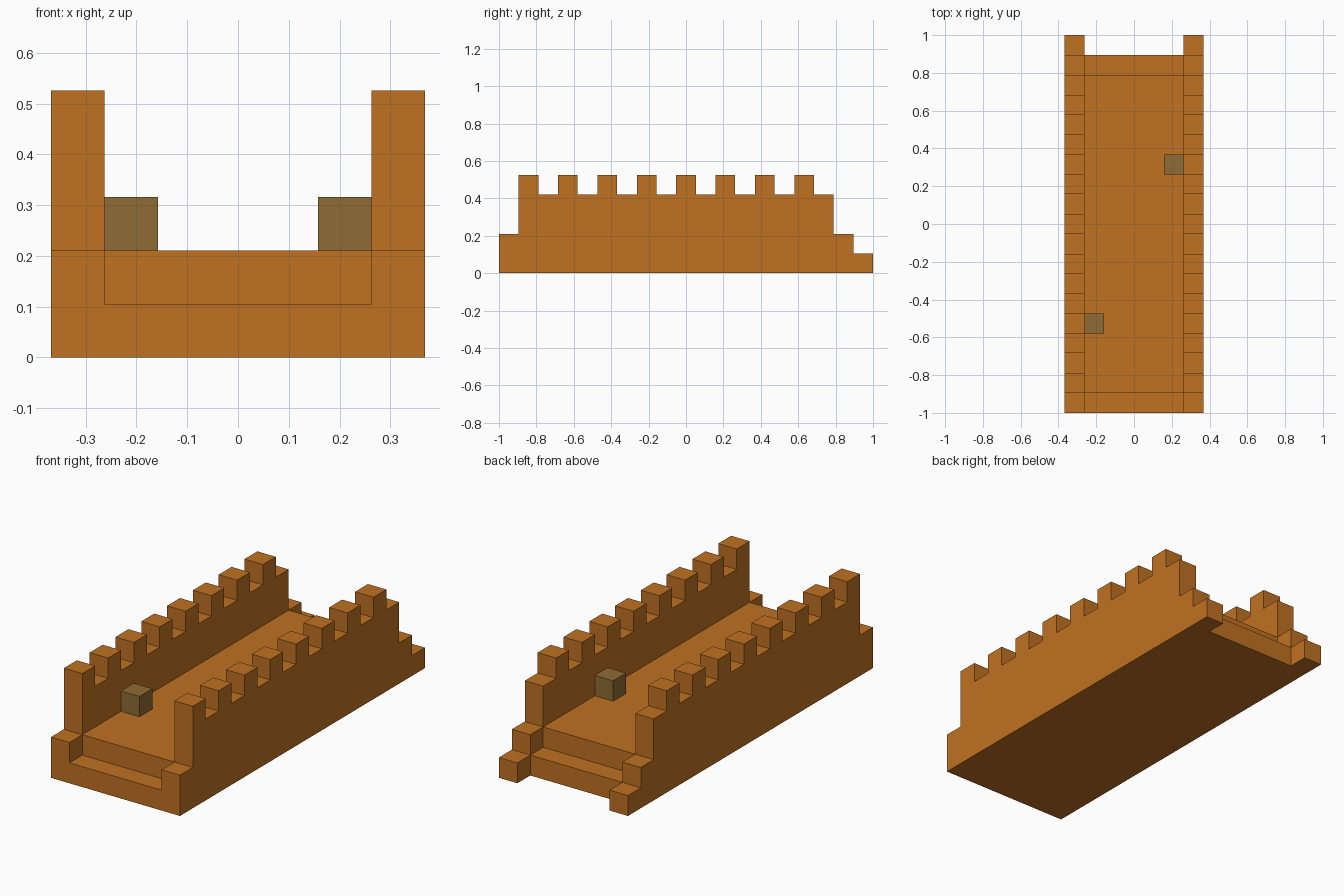
import bpy
import bmesh

cube = bpy.data.objects.get("Cube")
if cube:
    bpy.data.objects.remove(cube, do_unlink=True)

U = 2 / 19          # one block
HALF_LENGTH = 9.5   # in blocks
HALF_WIDTH = 3.5


def make_material(name, color):
    mat = bpy.data.materials.new(name)
    mat.use_nodes = True
    mat.diffuse_color = color
    mat.node_tree.nodes["Principled BSDF"].inputs["Base Color"].default_value = color
    return mat


def stepped_slab(name, heights, x0, x1, mat, start=0):
    """Extrude a stepped side outline, one height per block of length, across x."""
    outline = [(start, 0)]
    for i, h in enumerate(heights, start):
        if outline[-1] != (i, h):
            if len(outline) > 2 and outline[-1][1] == h:
                outline.pop()
            else:
                outline.append((i, h))
        outline.append((i + 1, h))
    # Merge runs of equal height into single edges
    outline = [p for k, p in enumerate(outline)
               if not (0 < k < len(outline) - 1
                       and outline[k - 1][1] == p[1] == outline[k + 1][1])]
    outline.append((start + len(heights), 0))

    bm = bmesh.new()
    verts = [bm.verts.new((x0 * U, (y - HALF_LENGTH) * U, z * U)) for y, z in outline]
    side = bm.faces.new(verts)
    result = bmesh.ops.extrude_face_region(bm, geom=[side])
    moved = [g for g in result["geom"] if isinstance(g, bmesh.types.BMVert)]
    bmesh.ops.translate(bm, verts=moved, vec=((x1 - x0) * U, 0, 0))
    bmesh.ops.recalc_face_normals(bm, faces=bm.faces)
    mesh = bpy.data.meshes.new(name)
    bm.to_mesh(mesh)
    bm.free()
    mesh.materials.append(mat)
    obj = bpy.data.objects.new(name, mesh)
    bpy.context.collection.objects.link(obj)
    return obj


def block(name, x, y, z, mat):
    """Single cube block, positioned by its lowest corner in blocks."""
    bpy.ops.mesh.primitive_cube_add(
        size=U, location=((x + 0.5) * U, (y + 0.5 - HALF_LENGTH) * U, (z + 0.5) * U))
    obj = bpy.context.object
    obj.name = name
    obj.data.materials.append(mat)


clay = make_material("orange clay", (0.521, 0.165, 0.016, 1))
brown = make_material("dull brown", (0.275, 0.147, 0.034, 1))

# Battlemented side walls, with a low front post and a stepped rear end
battlements = [5, 4] * 8
walls = stepped_slab("side_walls", [2] + battlements + [2, 1],
                     HALF_WIDTH - 1, HALF_WIDTH, clay)
walls.modifiers.new("Mirror", "MIRROR")

# Walkway between the walls, with a step at each end
stepped_slab("walkway", [1] + [2] * 16 + [1], 1 - HALF_WIDTH, HALF_WIDTH - 1, clay)

# Loose blocks standing on the walkway against the walls
block("left_block", HALF_WIDTH - 2, 12, 2, brown)
block("right_block", 1 - HALF_WIDTH, 4, 2, brown)
